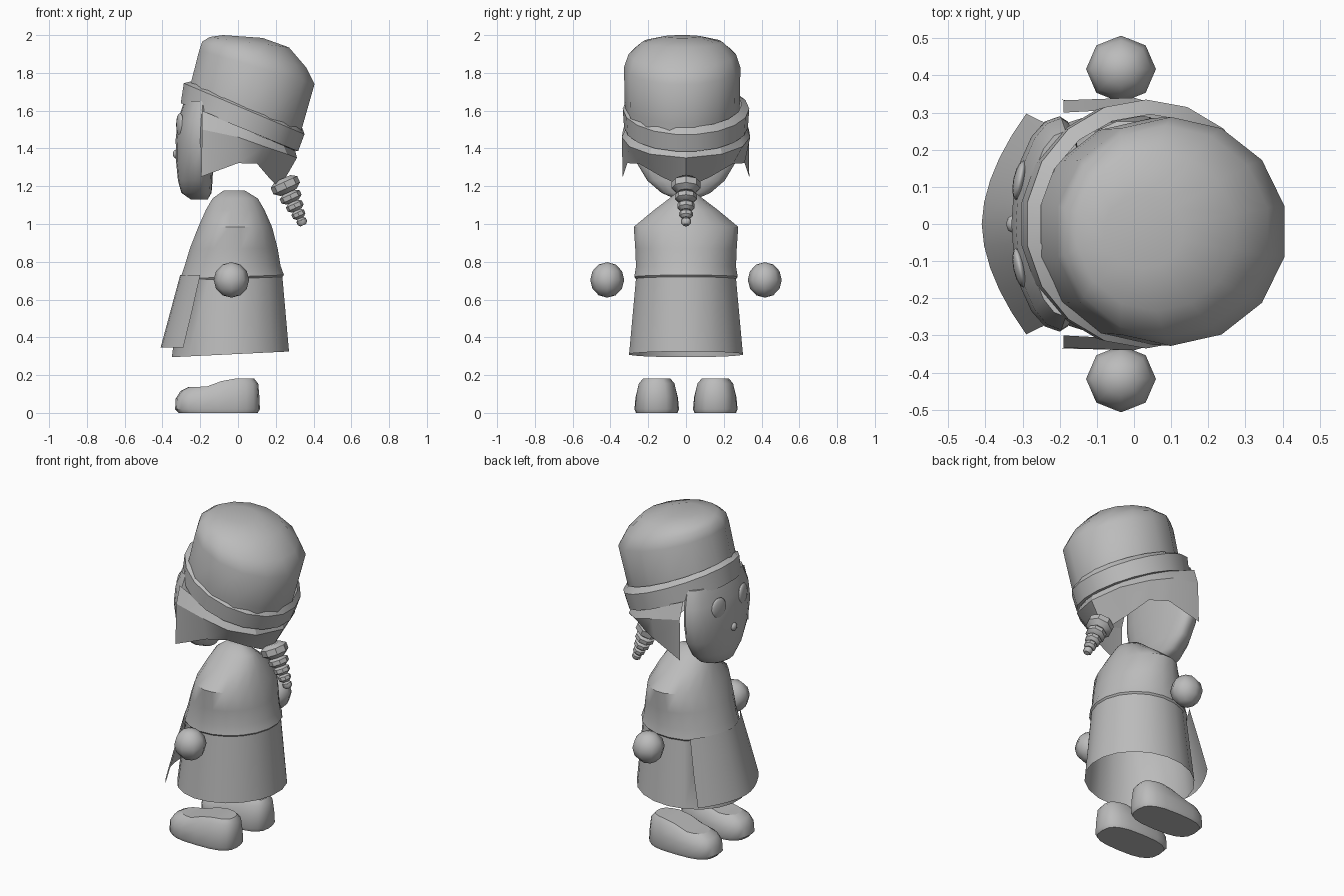
import bpy, math
from mathutils import Vector

if "Cube" in bpy.data.objects:
    bpy.data.objects.remove(bpy.data.objects["Cube"])

grey = bpy.data.materials.new("plain_grey")
grey.diffuse_color = (0.5, 0.5, 0.5, 1)
grey.use_nodes = True
grey.node_tree.nodes["Principled BSDF"].inputs["Base Color"].default_value = grey.diffuse_color


def make(name, verts, faces, angle=40):
    mesh = bpy.data.meshes.new(name)
    mesh.from_pydata([tuple(v) for v in verts], [], faces)
    mesh.materials.append(grey)
    ob = bpy.data.objects.new(name, mesh)
    bpy.context.collection.objects.link(ob)
    bpy.ops.object.select_all(action='DESELECT')
    ob.select_set(True)
    bpy.context.view_layer.objects.active = ob
    bpy.ops.object.shade_smooth_by_angle(angle=math.radians(angle))
    return ob


def loft(name, rings, bottom=False, top=False, angle=40):
    """Skin a stack of equal rings, listed from the bottom up."""
    n = len(rings[0])
    verts = [p for r in rings for p in r]
    faces = [(k * n + i, k * n + (i + 1) % n, (k + 1) * n + (i + 1) % n, (k + 1) * n + i)
             for k in range(len(rings) - 1) for i in range(n)]
    if bottom:
        faces.append(tuple(reversed(range(n))))
    if top:
        faces.append(tuple(range(len(verts) - n, len(verts))))
    return make(name, verts, faces, angle)


def sheet(name, rows, angle=40):
    """Open grid surface from rows of points."""
    n = len(rows[0])
    faces = [(k * n + i, k * n + i + 1, (k + 1) * n + i + 1, (k + 1) * n + i)
             for k in range(len(rows) - 1) for i in range(n - 1)]
    return make(name, [p for r in rows for p in r], faces, angle)


def tilted(x0, x1, z0, z1, ry, n, cy=0.0):
    """Ellipse from x0 (height z0) to x1 (height z1)."""
    out = []
    for i in range(n):
        a = 2 * math.pi * (i + 0.5) / n
        c, s = math.cos(a) / math.cos(math.pi / n), math.sin(a)
        t = (1 + c) / 2
        out.append((x0 + (x1 - x0) * t, cy + ry * s, z0 + (z1 - z0) * t))
    return out


def ball(name, loc, size, tilt=0.0, seg=8, rings=6):
    bpy.ops.mesh.primitive_uv_sphere_add(segments=seg, ring_count=rings, location=loc,
                                         rotation=(0, 0, tilt))
    ob = bpy.context.object
    ob.name = name
    ob.scale = size
    ob.data.materials.append(grey)
    bpy.ops.object.shade_smooth()


# robe, open at the hem
robe = [(-.35, .27, .295, .325, .305), (-.30, .235, .70, .72, .268), (-.305, .243, .71, .73, .277),
        (-.285, .225, .77, .78, .268), (-.255, .21, .87, .87, .272), (-.21, .18, .985, .985, .28),
        (-.17, .14, 1.075, 1.075, .17), (-.135, .105, 1.135, 1.135, .09),
        (-.075, .035, 1.178, 1.178, .035)]
loft("robe", [tilted(*r, 20) for r in robe], top=True)

# coat flap over the front of the robe
ys = [k / 5 for k in range(-5, 6)]
rows = [[(xf + (xs - xf) * abs(u) ** 1.8, w * u, z) for u in ys]
        for xf, xs, w, z in [(-.41, -.29, .297, .345), (-.36, -.245, .275, .53),
                             (-.306, -.20, .245, .73)]]
sheet("coat_flap", rows)

# shoes: rounded outline, low toe and raised ankle
def shoe_ring(side, x0, x1, ry, toe, heel):
    out = []
    for i in range(20):
        a = 2 * math.pi * i / 20
        c, s = math.cos(a), math.sin(a)
        c = math.copysign(abs(c) ** .7, c)
        s = math.copysign(abs(s) ** .7, s)
        x = (x0 + x1) / 2 + (x1 - x0) / 2 * c
        f = min(1, max(0, (x + .17) / .12))
        out.append((x, side * (.155 * 1) + ry * s, toe + (heel - toe) * f))
    return out

for side, word in ((-1, "right"), (1, "left")):
    spec = [(-.315, .105, .11, 0, 0), (-.333, .116, .118, .02, .02), (-.33, .113, .112, .075, .09),
            (-.305, .107, .098, .115, .155), (-.26, .085, .075, .138, .182)]
    loft(word + "_shoe", [shoe_ring(side, *s) for s in spec], bottom=True)
    # top of the shoe, bridged across its width
    r = shoe_ring(side, *spec[-1])
    sheet(word + "_shoe_top", [[r[i] for i in range(0, 11)],
                               [r[-i % 20] for i in range(0, 11)]])
    # hand and eye
    ball(word + "_hand", (-.035, side * .417, .704), (.094, .09, .094))
    ball(word + "_eye", (-.307, side * .118, 1.525), (.018, .055, .062), side * -.2, 12, 8)

# face
face = [(-.25, -.16, .05, 1.13), (-.30, -.14, .13, 1.165), (-.318, -.135, .205, 1.23),
        (-.328, -.13, .265, 1.33), (-.33, -.13, .29, 1.45), (-.318, -.13, .285, 1.55),
        (-.285, -.13, .25, 1.65)]
rings = []
for xf, xb, w, z in face:
    mid = xb - .35 * (xb - xf)
    ring = []
    for i in range(20):
        a = 2 * math.pi * i / 20
        c = math.cos(a)
        ring.append((mid + c * (xb - mid if c > 0 else mid - xf), w * math.sin(a), z))
    rings.append(ring)
loft("face", rings, bottom=True, top=True, angle=50)
ball("nose", (-.325, 0, 1.37), (.02, .025, .025))

# hat crown, leaning back
crown = [(-.262, .325, 1.69, 1.46, .30), (-.25, .345, 1.745, 1.53, .305),
         (-.205, .405, 1.92, 1.74, .308), (-.19, .36, 1.965, 1.83, .285),
         (-.15, .27, 1.99, 1.935, .215), (-.08, .13, 2.0, 1.985, .10)]
loft("hat_crown", [tilted(*r, 14, -.02) for r in crown], top=True, angle=45)

# hat band with a ledge
band = [(-.25, .295, 1.63, 1.39, .29), (-.303, .318, 1.64, 1.385, .328),
        (-.287, .352, 1.745, 1.475, .335), (-.25, .338, 1.755, 1.515, .295)]
loft("hat_band", [tilted(*r, 18) for r in band], angle=25)

# ear and neck flap, mirrored around the back of the head
half = [[(-.19, .30, 1.60), (0, .31, 1.52), (.13, .28, 1.46), (.24, .18, 1.42), (.30, 0, 1.40)],
        [(-.19, .333, 1.50), (0, .34, 1.46), (.14, .30, 1.41), (.26, .19, 1.37), (.312, 0, 1.35)],
        [(-.195, .335, 1.25), (0, .31, 1.322), (.10, .25, 1.32), (.16, .13, 1.25), (.22, 0, 1.19)]]
sheet("ear_flap", [r + [(x, -y, z) for x, y, z in reversed(r[:-1])] for r in half], angle=25)

# braid of shrinking beads
start, end = Vector((.235, 0, 1.24)), Vector((.347, 0, .992))
axis = (end - start).normalized()
side = Vector((0, 1, 0))
up = axis.cross(side)
rings, s = [], 0.0
for r, length in ((.077, .08), (.058, .055), (.046, .05), (.036, .045), (.027, .04)):
    for f, k in ((0, .6), (.25, 1), (.7, 1), (1, .6)):
        c = start + axis * (s + f * length)
        rings.append([c + (side * math.cos(a) + up * math.sin(a)) * r * k
                      for a in [2 * math.pi * i / 8 for i in range(8)]])
    s += length
loft("braid", rings, bottom=True, top=True)
